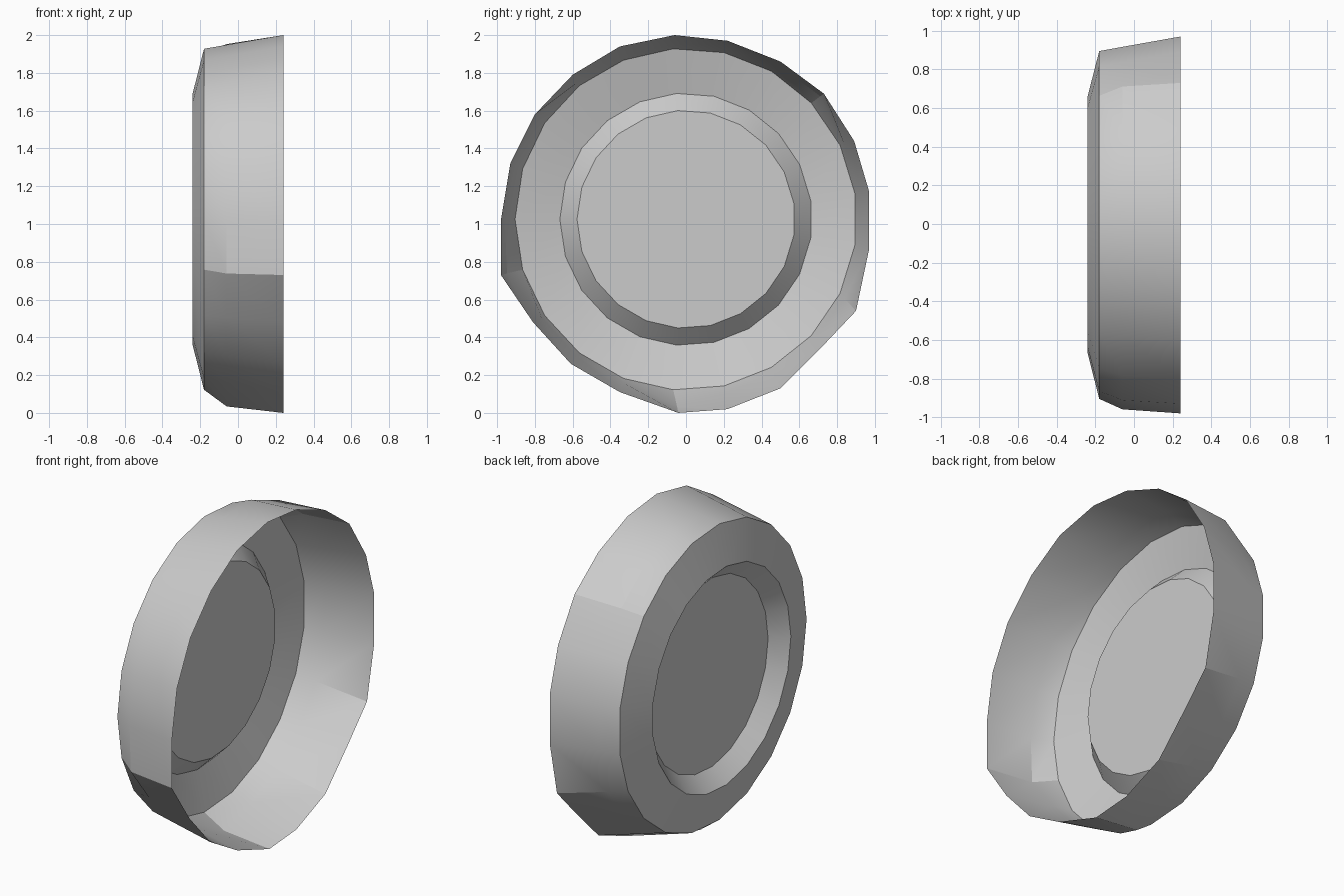
import bpy, bmesh, math

if "Cube" in bpy.data.objects:
    bpy.data.objects.remove(bpy.data.objects["Cube"])

SIDES = 21
CENTRE_Z = 1.025

# Slightly battered open rim, (y, z) counter-clockwise seen from +x
RIM = [(.97, 1.17), (.89, 1.44), (.73, 1.69), (.50, 1.86), (.22, 1.97), (-.06, 2.0),
       (-.35, 1.94), (-.60, 1.79), (-.80, 1.58), (-.93, 1.32), (-.98, 1.02),
       (-.98, .73), (-.81, .48), (-.61, .26), (-.35, .11), (-.04, 0), (.22, .02),
       (.50, .13), (.72, .35), (.90, .54), (.97, .87)]
# Wall corners that bulge outward halfway along
BULGED = {2, 3, 4, 8, 9, 10, 11, 15}


def circle(radius):
    pts = []
    for i in range(SIDES):
        a = 2 * math.pi * (i + 0.5) / SIDES
        pts.append((radius * math.cos(a), CENTRE_Z + radius * math.sin(a)))
    return pts


def mix(a, b, t):
    return tuple(p + (q - p) * t for p, q in zip(a, b))


# Rings from the recessed disc, over the raised face, out to the open rim
shoulder = circle(0.905)
wall = [mix(s, r, 0.72 if i in BULGED else 0.29)
        for i, (s, r) in enumerate(zip(shoulder, RIM))]
rings = [(-0.15, circle(0.577)), (-0.24, circle(0.668)), (-0.18, shoulder),
         (-0.06, wall), (0.24, RIM)]

bm = bmesh.new()
loops = [[bm.verts.new((x, y, z)) for y, z in pts] for x, pts in rings]

# Recessed centre disc
bm.faces.new(loops[0])

# Recess wall, front face and outer wall
for a, b in zip(loops, loops[1:]):
    for i in range(SIDES):
        j = (i + 1) % SIDES
        bm.faces.new((a[i], a[j], b[j], b[i]))
bmesh.ops.recalc_face_normals(bm, faces=bm.faces)
disc = max(bm.faces, key=lambda f: len(f.verts))
if disc.normal.x > 0:
    bmesh.ops.reverse_faces(bm, faces=bm.faces)

mesh = bpy.data.meshes.new("round_cap")
bm.to_mesh(mesh)
bm.free()
cap = bpy.data.objects.new("round_cap", mesh)
bpy.context.collection.objects.link(cap)

bpy.context.view_layer.objects.active = cap
cap.select_set(True)
bpy.ops.object.shade_smooth_by_angle(angle=math.radians(20))
